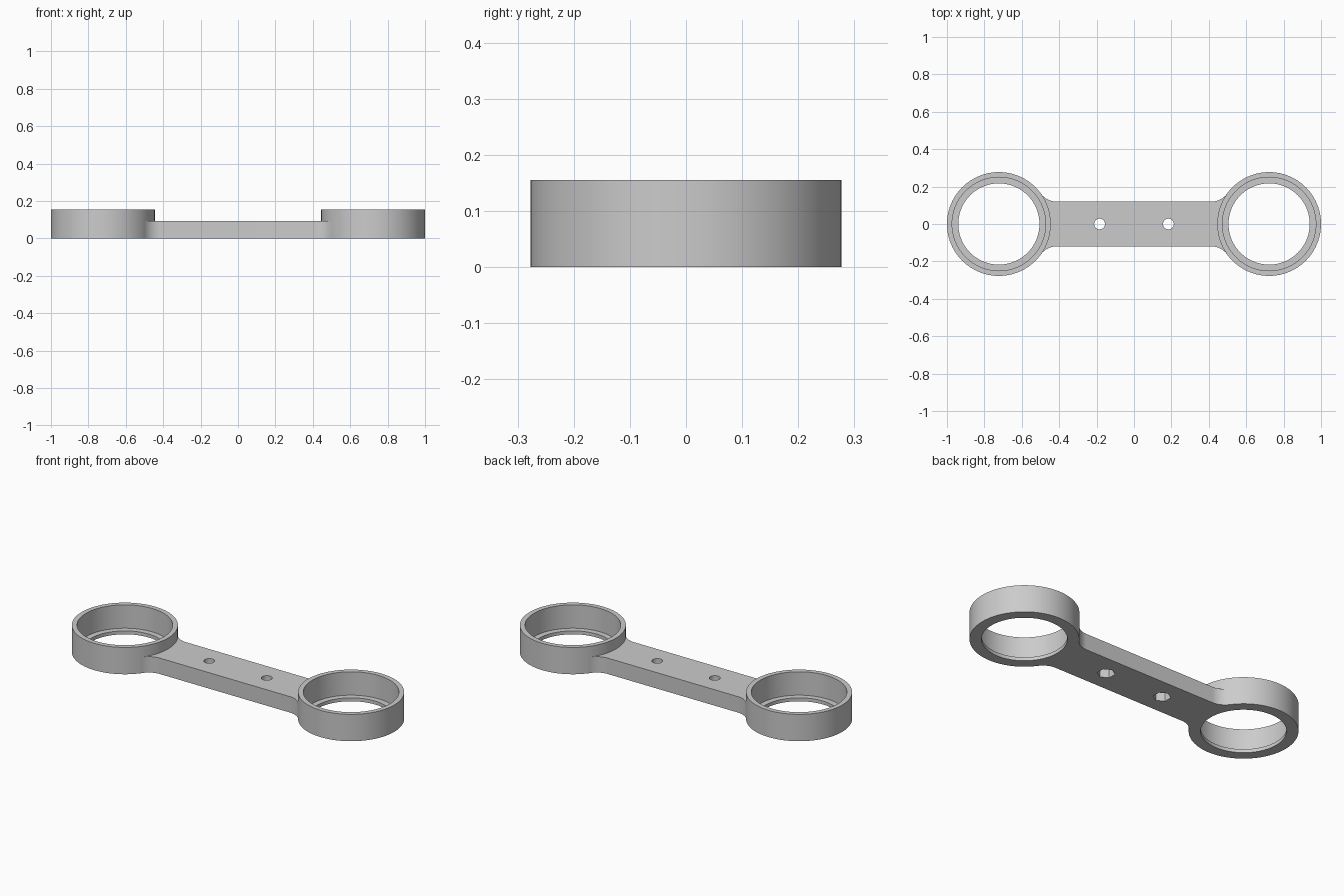
import bpy, bmesh, math

if "Cube" in bpy.data.objects:
    bpy.data.objects.remove(bpy.data.objects["Cube"], do_unlink=True)

RING_X, RING_R, RING_H = 0.7225, 0.2775, 0.155
BORE_R, LIP_R, LIP_H = 0.25, 0.217, 0.02
ARM_W, ARM_H, FILLET = 0.12, 0.092, 0.10
HOLE_X, HOLE_R, NUT_R, NUT_DEPTH = 0.184, 0.029, 0.046, 0.055

grey = bpy.data.materials.new("light grey")
grey.use_nodes = True
grey.diffuse_color = (0.6, 0.6, 0.6, 1)
grey.node_tree.nodes["Principled BSDF"].inputs["Base Color"].default_value = (0.6, 0.6, 0.6, 1)


def prism(name, outline, z0, z1):
    """Extrude a flat outline from z0 to z1."""
    bm = bmesh.new()
    face = bm.faces.new([bm.verts.new((x, y, z0)) for x, y in outline])
    top = bmesh.ops.extrude_face_region(bm, geom=[face])["geom"]
    bmesh.ops.translate(bm, vec=(0, 0, z1 - z0),
                        verts=[g for g in top if isinstance(g, bmesh.types.BMVert)])
    bmesh.ops.recalc_face_normals(bm, faces=bm.faces)
    mesh = bpy.data.meshes.new(name)
    bm.to_mesh(mesh)
    bm.free()
    mesh.materials.append(grey)
    obj = bpy.data.objects.new(name, mesh)
    bpy.context.collection.objects.link(obj)
    return obj


def circle(x, r, sides, turn=0.0):
    return [(x + r * math.cos(turn + math.tau * i / sides),
             r * math.sin(turn + math.tau * i / sides)) for i in range(sides)]


def combine(body, tool, operation):
    """Apply a boolean and discard the tool."""
    mod = body.modifiers.new(operation, 'BOOLEAN')
    mod.operation, mod.solver, mod.object = operation, 'EXACT', tool
    bpy.context.view_layer.objects.active = body
    bpy.ops.object.modifier_apply(modifier=mod.name)
    bpy.data.objects.remove(tool, do_unlink=True)


# Arm: straight bar with fillets tangent to the rings, ends buried in the rings
fillet_dx = math.sqrt((RING_R + FILLET) ** 2 - (ARM_W + FILLET) ** 2)
fillet_x = RING_X - fillet_dx
sweep = math.atan2(fillet_dx, ARM_W + FILLET)
quarter = [(fillet_x + FILLET * math.sin(sweep * i / 10),
            ARM_W + FILLET - FILLET * math.cos(sweep * i / 10)) for i in range(11)]
quarter.append((RING_X - 0.1, ARM_W))
right_end = quarter + [(x, -y) for x, y in reversed(quarter)]
outline = right_end + [(-x, -y) for x, y in right_end]
bracket = prism("two_ring_bracket", outline, 0, ARM_H)

# Rings
for side in (-1, 1):
    combine(bracket, prism("ring", circle(side * RING_X, RING_R, 96), 0, RING_H), 'UNION')

for side in (-1, 1):
    # Ring bores with a thin retaining lip at the bottom
    x = side * RING_X
    combine(bracket, prism("bore", circle(x, BORE_R, 96), LIP_H, RING_H + 0.1), 'DIFFERENCE')
    combine(bracket, prism("lip_hole", circle(x, LIP_R, 96), -0.1, RING_H), 'DIFFERENCE')
    # Screw holes with hexagonal nut pockets below
    x = side * HOLE_X
    combine(bracket, prism("screw_hole", circle(x, HOLE_R, 16), -0.1, RING_H), 'DIFFERENCE')
    combine(bracket, prism("nut_pocket", circle(x, NUT_R, 6, math.pi / 2), -0.1, NUT_DEPTH),
            'DIFFERENCE')

# Smooth curved walls, keep edges crisp
bpy.ops.object.select_all(action='DESELECT')
bracket.select_set(True)
bpy.context.view_layer.objects.active = bracket
bpy.ops.object.shade_smooth_by_angle(angle=math.radians(30))
